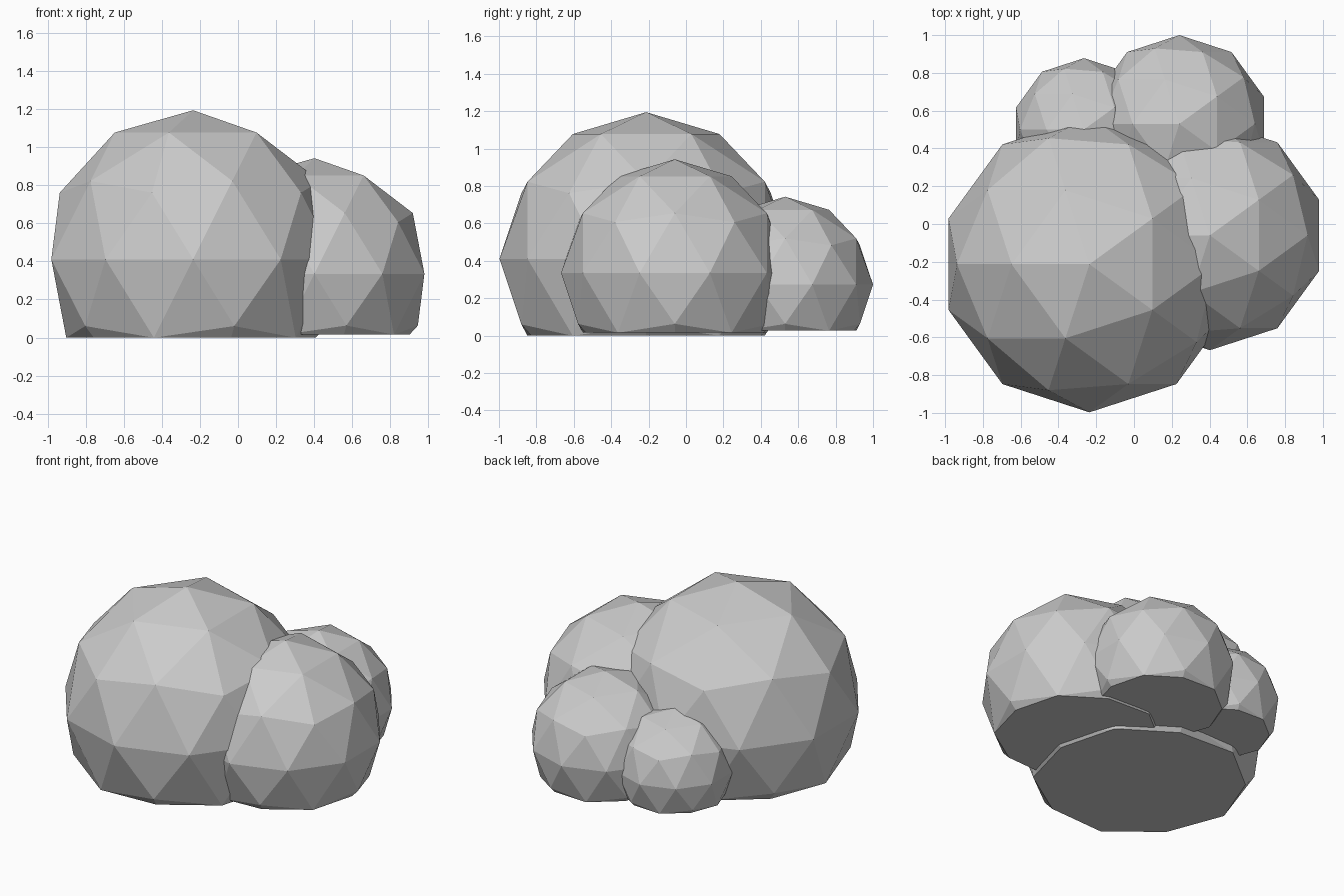
import bpy, bmesh
from math import pi
from mathutils import Matrix

if "Cube" in bpy.data.objects:
    bpy.data.objects.remove(bpy.data.objects["Cube"])


def flat_bottom_blob(name, center, radius):
    """Low-poly ball with its lower part sliced off and capped."""
    bm = bmesh.new()
    bmesh.ops.create_icosphere(bm, subdivisions=2, radius=radius,
                               matrix=Matrix.Rotation(pi, 4, 'Z'))
    geom = bm.verts[:] + bm.edges[:] + bm.faces[:]
    cut = bmesh.ops.bisect_plane(bm, geom=geom, plane_co=(0, 0, -0.524 * radius),
                                 plane_no=(0, 0, 1), clear_inner=True)
    rim = [e for e in bm.edges if e.is_boundary]
    bmesh.ops.contextual_create(bm, geom=rim)
    bmesh.ops.recalc_face_normals(bm, faces=bm.faces[:])
    mesh = bpy.data.meshes.new(name)
    bm.to_mesh(mesh)
    bm.free()
    obj = bpy.data.objects.new(name, mesh)
    obj.location = center
    bpy.context.collection.objects.link(obj)
    return obj


# Bush clumps, largest to smallest
flat_bottom_blob("main_clump", (-0.236, -0.213, 0.411), 0.784)
flat_bottom_blob("right_clump", (0.402, -0.06, 0.335), 0.608)
flat_bottom_blob("back_clump", (0.24, 0.53, 0.273), 0.470)
flat_bottom_blob("small_back_clump", (-0.265, 0.50, 0.235), 0.378)
